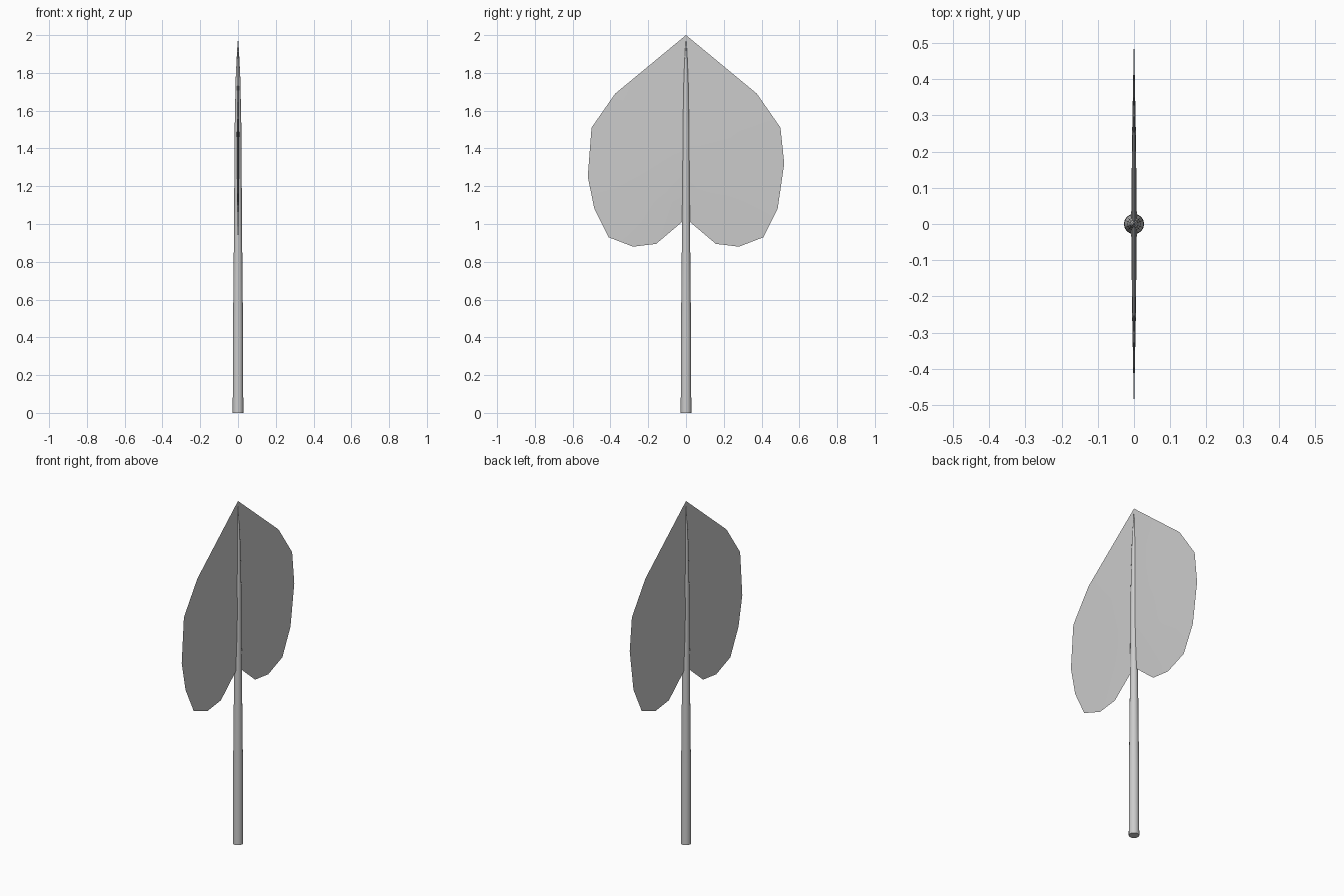
import bpy
import bmesh
import math
from mathutils import Vector

default_cube = bpy.data.objects.get("Cube")
if default_cube:
    bpy.data.objects.remove(default_cube, do_unlink=True)

grey = bpy.data.materials.new("plain grey")
grey.use_nodes = True
grey.diffuse_color = (0.6, 0.6, 0.6, 1)
grey.node_tree.nodes["Principled BSDF"].inputs["Base Color"].default_value = grey.diffuse_color


def finish(bm, name):
    """Turn a bmesh into a smooth shaded object with the grey material."""
    bmesh.ops.recalc_face_normals(bm, faces=bm.faces)
    mesh = bpy.data.meshes.new(name)
    bm.to_mesh(mesh)
    bm.free()
    mesh.materials.append(grey)
    part = bpy.data.objects.new(name, mesh)
    bpy.context.collection.objects.link(part)
    bpy.ops.object.select_all(action='DESELECT')
    part.select_set(True)
    bpy.context.view_layer.objects.active = part
    bpy.ops.object.shade_smooth_by_angle(angle=math.radians(35))
    return part


def bridge(bm, lower, upper):
    """Join two rings of equal length with quads."""
    count = len(lower)
    for i in range(count):
        j = (i + 1) % count
        bm.faces.new((lower[i], lower[j], upper[j], upper[i]))


# Stem: tapering rod with a pointed tip
SIDES = 16
stem_profile = [(0.028, 0), (0.027, 0.4), (0.021, 1.0), (0.018, 1.5),
                (0.012, 1.78), (0.005, 1.92)]
bm = bmesh.new()
rings = []
for radius, height in stem_profile:
    angles = [math.tau * i / SIDES for i in range(SIDES)]
    rings.append([bm.verts.new((radius * math.cos(a), radius * math.sin(a), height))
                  for a in angles])
for lower, upper in zip(rings, rings[1:]):
    bridge(bm, lower, upper)
bm.faces.new(rings[0])
tip = bm.verts.new((0, 0, 1.985))
for i in range(SIDES):
    bm.faces.new((rings[-1][i], rings[-1][(i + 1) % SIDES], tip))
finish(bm, "stem")


# Leaf: heart-shaped blade, thickest along the middle and sharp at the rim
def leaf_side(sign, widest_height):
    half = [(0.375, 1.69), (0.5, 1.51), (0.52, widest_height), (0.485, 1.08),
            (0.41, 0.93), (0.28, 0.88), (0.158, 0.895), (0.01, 1.02)]
    return [Vector((0, sign * y, z)) for y, z in half]


point = Vector((0, 0, 2))
outline = [point] + leaf_side(1, 1.32) + leaf_side(-1, 1.25)[::-1]
centre = Vector((0, 0, 1.35))
bm = bmesh.new()
rim = [bm.verts.new(p) for p in outline]
for side in (1, -1):
    offset = Vector((side * 0.005, 0, 0))
    inner = [bm.verts.new(centre.lerp(p, 0.5) + offset) for p in outline]
    bridge(bm, rim, inner)
    middle = bm.verts.new(centre + offset * 1.6)
    for i in range(len(inner)):
        bm.faces.new((inner[i], inner[(i + 1) % len(inner)], middle))
finish(bm, "leaf_blade")
